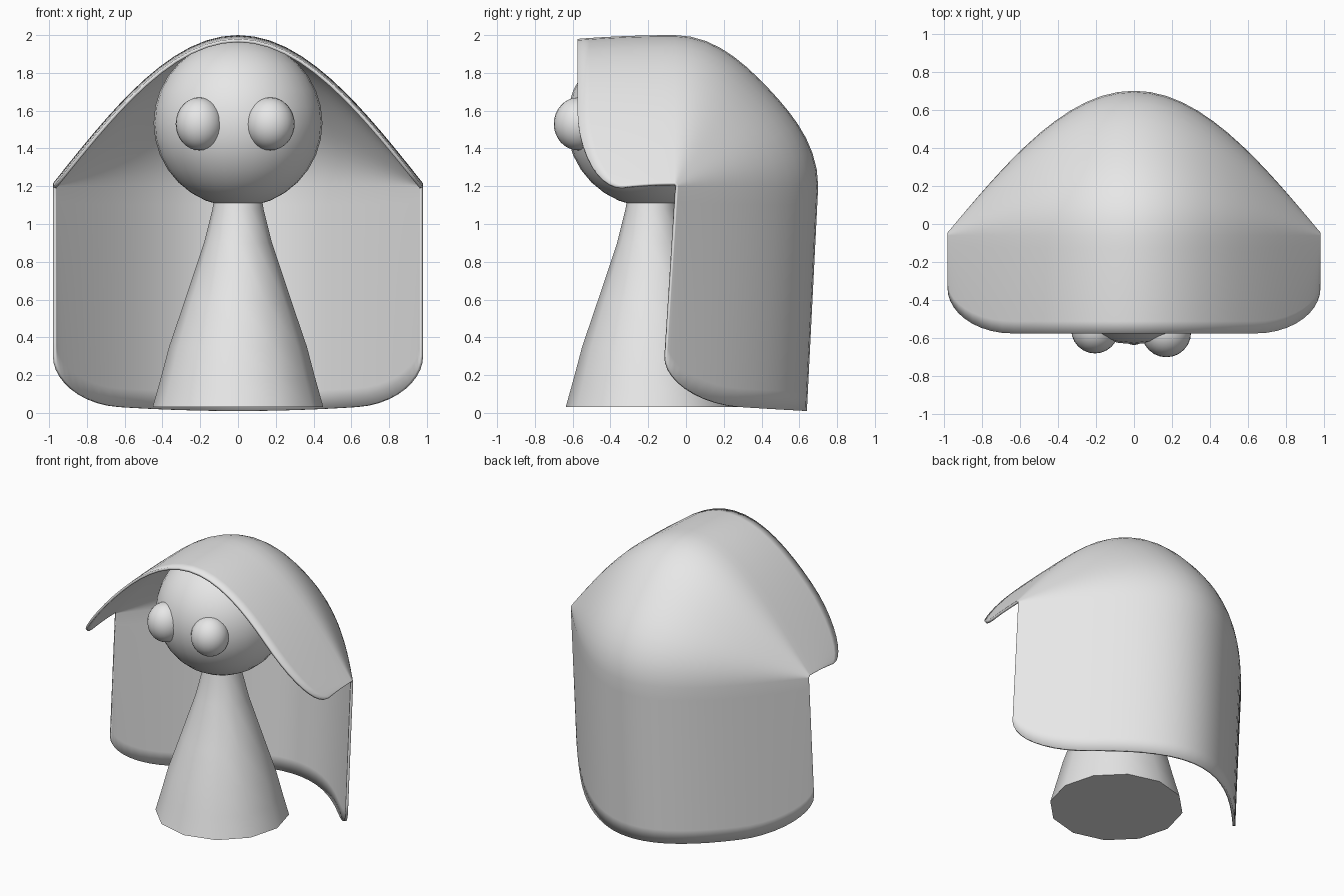
import bpy, bmesh, math
from math import sin, cos, pi, sqrt

cube = bpy.data.objects.get("Cube")
if cube:
    bpy.data.objects.remove(cube, do_unlink=True)

grey = bpy.data.materials.new("plain_grey")
grey.use_nodes = True
grey.diffuse_color = (0.8, 0.8, 0.8, 1)
grey.node_tree.nodes["Principled BSDF"].inputs["Base Color"].default_value = (0.8, 0.8, 0.8, 1)


def add_object(name, bm):
    mesh = bpy.data.meshes.new(name)
    bm.to_mesh(mesh)
    bm.free()
    mesh.materials.append(grey)
    for f in mesh.polygons:
        f.use_smooth = True
    obj = bpy.data.objects.new(name, mesh)
    bpy.context.collection.objects.link(obj)
    return obj


def ellipsoid(name, centre, radii, segments, rings):
    bm = bmesh.new()
    bmesh.ops.create_uvsphere(bm, u_segments=segments, v_segments=rings, radius=1)
    bmesh.ops.scale(bm, vec=radii, verts=bm.verts)
    bmesh.ops.translate(bm, vec=centre, verts=bm.verts)
    return add_object(name, bm)


# Hooded cape: an arched sheet running back from the brow, bending over, then hanging down
HALF, PIVOT_Y, PIVOT_Z = 0.98, -0.06, 1.2
COLS, BROW, BEND, HANG = 36, 8, 14, 12


def cape_column(u):
    """Points of one front-to-hem strip at sideways position u in -1..1."""
    x = HALF * u
    arch = 0.015 + 0.785 * cos(pi / 2 * u)
    t = max(0, (abs(u) - 0.65) / 0.35)
    corner = 1 - sqrt(max(0, 1 - t * t))
    front = -0.575 + 0.24 * corner
    hem = 0.01 + 0.05 * u * u + 0.24 * corner
    pts = []
    for i in range(BROW):
        k = i / BROW
        droop = 0.02 * (1 - k) ** 2
        pts.append((x, front + (PIVOT_Y - front) * k, PIVOT_Z + arch - droop))
    for i in range(BEND + 1):
        a = pi / 2 * i / BEND
        r = arch * (1 - 0.08 * sin(2 * a) ** 2)
        pts.append((x, PIVOT_Y + r * sin(a) * 0.95, PIVOT_Z + r * cos(a)))
    for i in range(1, HANG + 1):
        k = i / HANG
        z = PIVOT_Z + (hem - PIVOT_Z) * k
        pts.append((x, PIVOT_Y + arch * 0.95 - 0.06 * k, z))
    return pts


bm = bmesh.new()
cols = [[bm.verts.new(p) for p in cape_column(sin(pi / 2 * (2 * c / COLS - 1)))]
        for c in range(COLS + 1)]
for a, b in zip(cols, cols[1:]):
    for j in range(len(a) - 1):
        bm.faces.new((a[j], b[j], b[j + 1], a[j + 1]))
bm.normal_update()
cape = add_object("hooded_cape", bm)
solid = cape.modifiers.new("thickness", "SOLIDIFY")
solid.thickness = 0.018
solid.offset = -1

# Head and eyes
HEAD_Y = -0.185
ellipsoid("head", (0, HEAD_Y, 1.535), (0.447, 0.447, 0.445), 32, 16)
ellipsoid("right_eye", (-0.205, -0.555, 1.53), (0.125, 0.125, 0.14), 24, 16)
ellipsoid("left_eye", (0.17, -0.57, 1.53), (0.13, 0.13, 0.14), 24, 16)

# Robe: a flared, twelve-sided skirt
SIDES = 12
profile = [(0.12, 1.18), (0.135, 1.08), (0.18, 0.9), (0.28, 0.6),
           (0.365, 0.35), (0.41, 0.18), (0.452, 0.03)]
bm = bmesh.new()
rings = [[bm.verts.new((r * cos(2 * pi * i / SIDES), HEAD_Y + r * sin(2 * pi * i / SIDES), z))
          for i in range(SIDES)] for r, z in profile]
for upper, lower in zip(rings, rings[1:]):
    for i in range(SIDES):
        n = (i + 1) % SIDES
        bm.faces.new((upper[i], lower[i], lower[n], upper[n]))
bm.faces.new(rings[0])
bm.faces.new(reversed(rings[-1]))
robe = add_object("robe", bm)

# Keep the cape rim and robe hem crisp
for obj in (cape, robe):
    bpy.ops.object.select_all(action="DESELECT")
    obj.select_set(True)
    bpy.context.view_layer.objects.active = obj
    bpy.ops.object.shade_smooth_by_angle(angle=math.radians(50))
